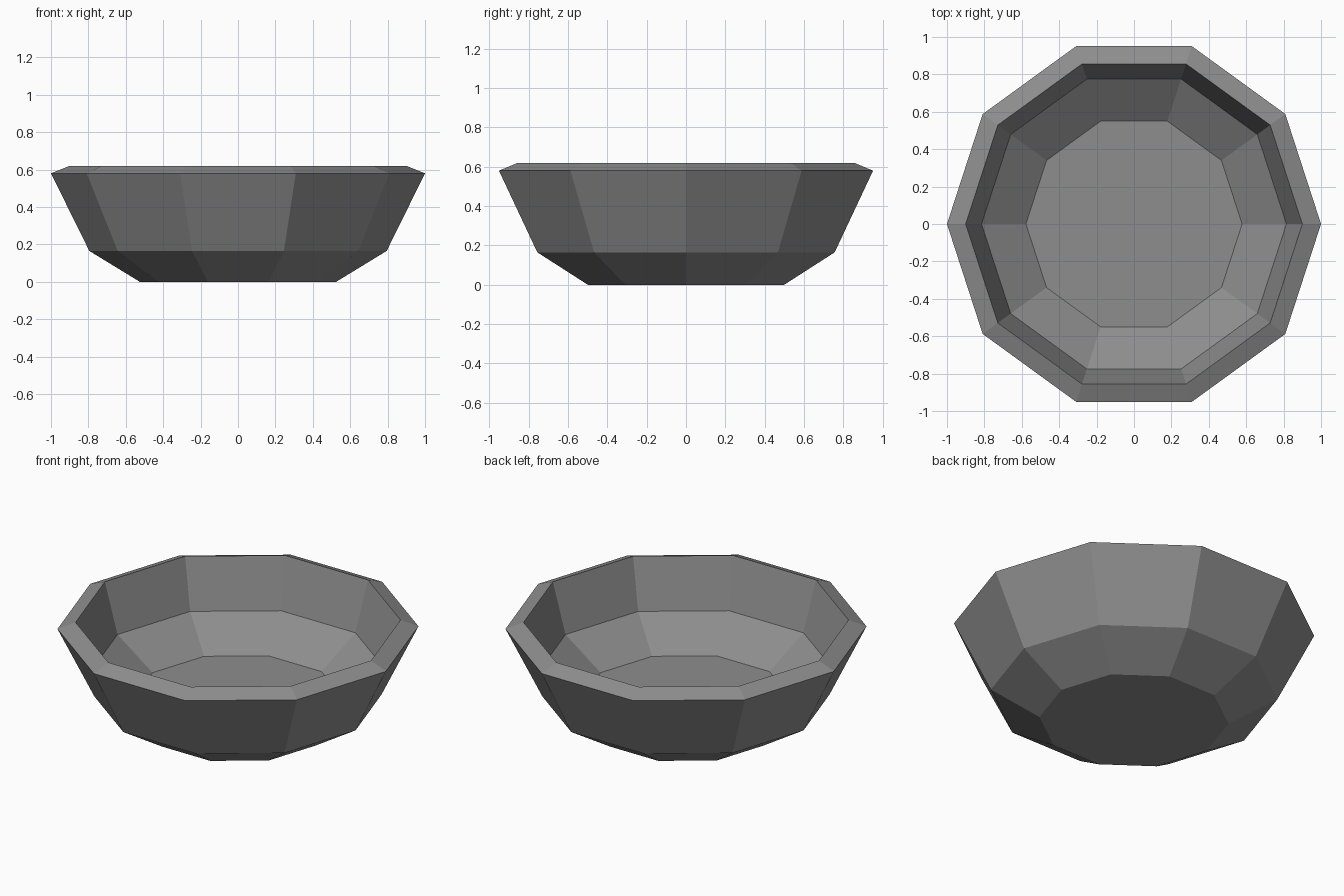
import bpy, bmesh, math

if "Cube" in bpy.data.objects:
    bpy.data.objects.remove(bpy.data.objects["Cube"])

SIDES = 10
# Closed wall profile (radius, height): outside base, up to the rim, down to inside floor
PROFILE = [(0.525, 0.0), (0.795, 0.165), (1.0, 0.58),
           (0.90, 0.62), (0.815, 0.32), (0.578, 0.15)]

grey = bpy.data.materials.new("stone grey")
grey.diffuse_color = (0.27, 0.27, 0.27, 1)
grey.use_nodes = True
grey.node_tree.nodes["Principled BSDF"].inputs["Base Color"].default_value = grey.diffuse_color

# Bowl: ten-sided rings bridged by flat faces
bm = bmesh.new()
rings = []
for r, z in PROFILE:
    rings.append([bm.verts.new((r * math.cos(math.tau * i / SIDES),
                                r * math.sin(math.tau * i / SIDES), z))
                  for i in range(SIDES)])
for a, b in zip(rings, rings[1:]):
    for i in range(SIDES):
        j = (i + 1) % SIDES
        bm.faces.new((a[i], a[j], b[j], b[i]))

# Underside and inside floor
bm.faces.new(rings[0][::-1])
bm.faces.new(rings[-1])
bmesh.ops.recalc_face_normals(bm, faces=bm.faces)

mesh = bpy.data.meshes.new("bowl")
bm.to_mesh(mesh)
bm.free()
mesh.materials.append(grey)
bowl = bpy.data.objects.new("bowl", mesh)
bpy.context.collection.objects.link(bowl)
